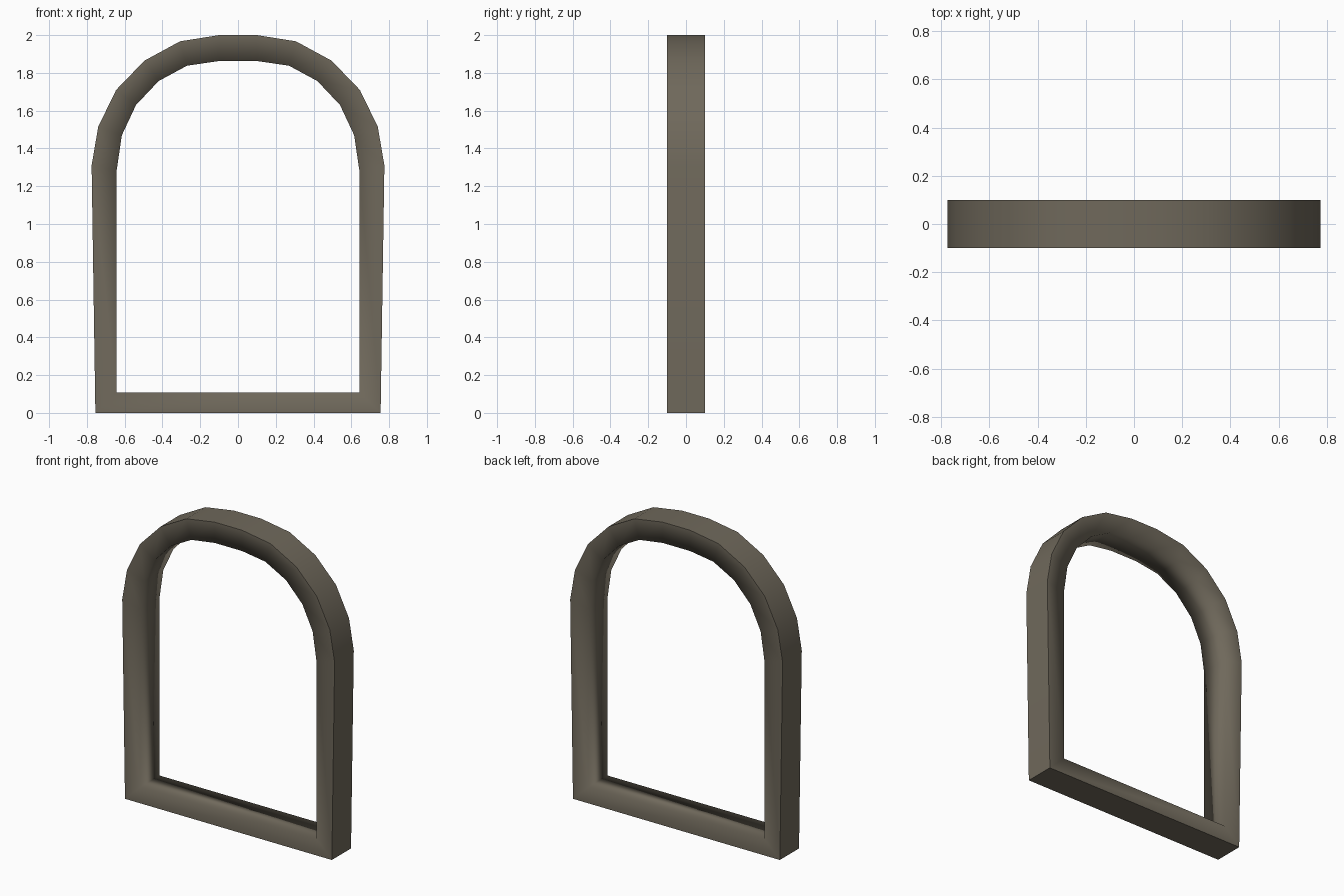
import bpy, bmesh

if "Cube" in bpy.data.objects:
    bpy.data.objects.remove(bpy.data.objects["Cube"])

# Right half of each outline, bottom to top (x, z)
OUTER = [(.755, 0), (.775, 1.31), (.74, 1.515), (.645, 1.71), (.495, 1.865), (.307, 1.967), (.1, 2)]
INNER = [(.643, .107), (.643, 1.28), (.615, 1.47), (.54, 1.63), (.42, 1.757), (.27, 1.838), (.1, 1.863)]


def loop(half):
    """Mirror a half outline into a closed loop."""
    return half + [(-x, z) for x, z in reversed(half)]


# Single stone material
stone = bpy.data.materials.new("warm grey stone")
stone.diffuse_color = (0.16, 0.14, 0.105, 1)
stone.use_nodes = True
stone.node_tree.nodes["Principled BSDF"].inputs["Base Color"].default_value = stone.diffuse_color

# Arched frame: four matching rings bridged together
bm = bmesh.new()
of, ob, inf, inb = [[bm.verts.new((x, y, z)) for x, z in loop(half)]
                    for half in (OUTER, INNER) for y in (-.1, .1)]
n = len(of)
for i in range(n):
    j = (i + 1) % n
    for a, b in ((of, inf), (inf, inb), (inb, ob), (ob, of)):
        bm.faces.new((a[i], a[j], b[j], b[i]))
bmesh.ops.recalc_face_normals(bm, faces=bm.faces)

# Soft inner lip, crisp outer rim and bottom corners
for f in bm.faces:
    f.smooth = True
outer = set(of + ob)
for e in bm.edges:
    if all(v in outer for v in e.verts) and e.calc_face_angle(0) > .6:
        e.smooth = False

mesh = bpy.data.meshes.new("arched_frame")
bm.to_mesh(mesh)
bm.free()
mesh.materials.append(stone)
frame = bpy.data.objects.new("arched_frame", mesh)
bpy.context.collection.objects.link(frame)
